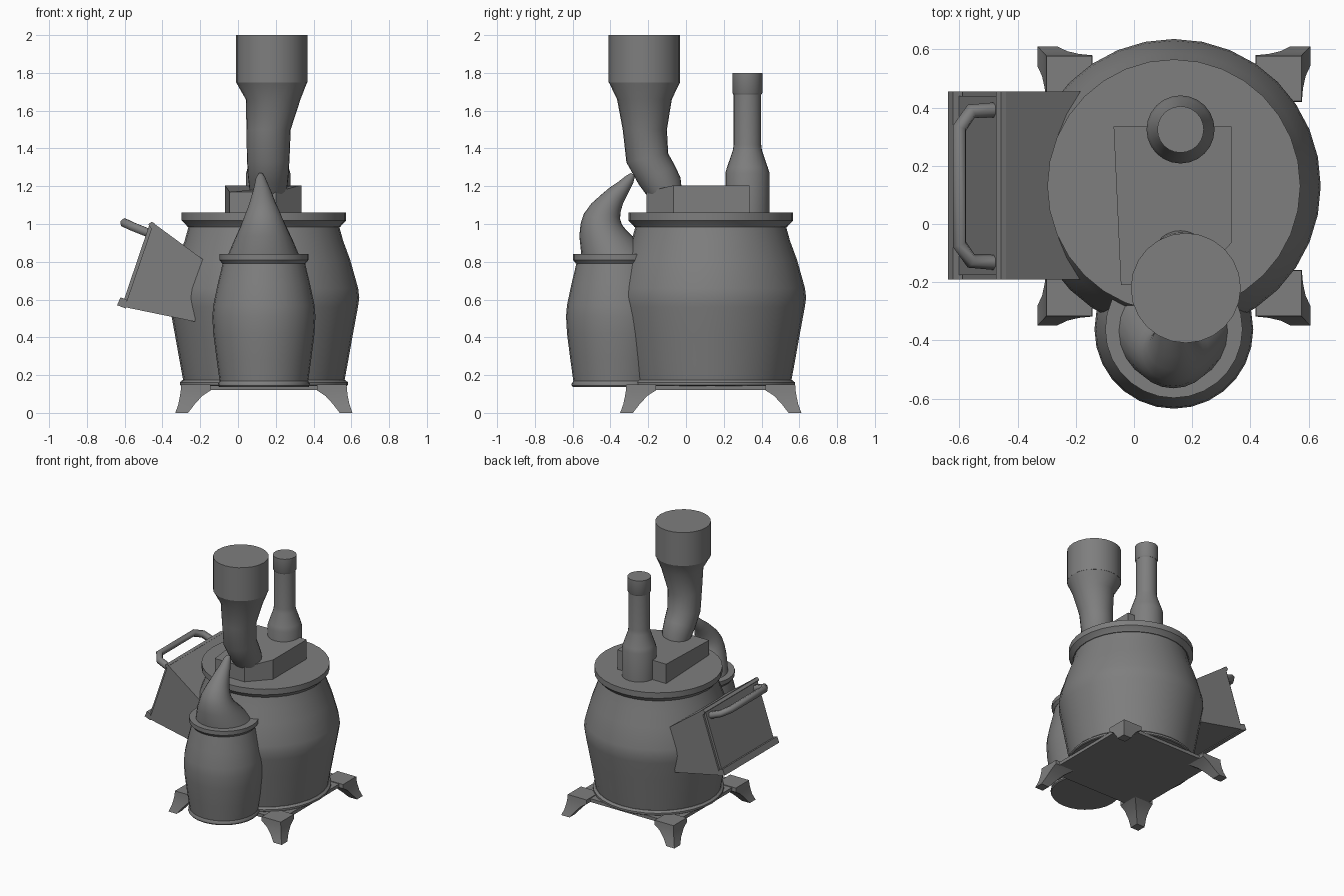
import bpy, bmesh
from math import sin, cos, tau, pi, radians
from mathutils import Vector, Matrix

if "Cube" in bpy.data.objects:
    bpy.data.objects.remove(bpy.data.objects["Cube"])

CX, CY = 0.137, 0.131         # axis of the main drum

# Dark iron used on every part
iron = bpy.data.materials.new("dark_iron")
iron.diffuse_color = (0.21, 0.21, 0.21, 1)
iron.use_nodes = True
iron.node_tree.nodes["Principled BSDF"].inputs["Base Color"].default_value = iron.diffuse_color


def finish(name, bm, angle=None):
    bmesh.ops.recalc_face_normals(bm, faces=bm.faces)
    me = bpy.data.meshes.new(name)
    bm.to_mesh(me)
    bm.free()
    me.materials.append(iron)
    ob = bpy.data.objects.new(name, me)
    bpy.context.collection.objects.link(ob)
    if angle:
        bpy.ops.object.select_all(action='DESELECT')
        ob.select_set(True)
        bpy.context.view_layer.objects.active = ob
        bpy.ops.object.shade_smooth_by_angle(angle=radians(angle))
    return ob


def loft(name, rings, n=32, phase=0.0, angle=32):
    """Skin capped rings given as (x, y, z, radius, tilt about x in degrees)."""
    bm = bmesh.new()
    loops = []
    for x, y, z, r, tilt in rings:
        rot = Matrix.Rotation(radians(tilt), 3, 'X')
        loops.append([bm.verts.new(Vector((x, y, z)) + rot @ Vector(
            (r * cos(phase + tau * i / n), r * sin(phase + tau * i / n), 0))) for i in range(n)])
    for a, b in zip(loops, loops[1:]):
        for i in range(n):
            j = (i + 1) % n
            bm.faces.new((a[i], a[j], b[j], b[i]))
    bm.faces.new(loops[0][::-1])
    bm.faces.new(loops[-1])
    return finish(name, bm, angle)


def lathe(name, x, y, profile, n=32):
    return loft(name, [(x, y, z, r, 0) for r, z in profile], n)


def prism(name, bottom, top):
    """Solid between two matching polygons of 3D points."""
    bm = bmesh.new()
    a = [bm.verts.new(p) for p in bottom]
    b = [bm.verts.new(p) for p in top]
    bm.faces.new(a[::-1])
    bm.faces.new(b)
    for i in range(len(a)):
        j = (i + 1) % len(a)
        bm.faces.new((a[i], a[j], b[j], b[i]))
    return finish(name, bm)


def side_prism(name, xz, y0, y1):
    return prism(name, [(x, y0, z) for x, z in xz], [(x, y1, z) for x, z in xz])


# Main drum, its foot ring and lid
lathe("main_drum", CX, CY, [(0.425, 0.16), (0.447, 0.28), (0.472, 0.42), (0.498, 0.56),
      (0.505, 0.61), (0.499, 0.66), (0.457, 0.81), (0.42, 0.91), (0.395, 1.0)])
lathe("drum_foot_ring", CX, CY, [(0.438, 0.143), (0.445, 0.148), (0.445, 0.162), (0.43, 0.175)])
lathe("drum_lid", CX, CY, [(0.405, 0.985), (0.412, 0.995), (0.435, 1.018), (0.435, 1.06)])

# Small side barrel with rims
BY = -0.362
lathe("side_barrel", CX, BY, [(0.232, 0.15), (0.25, 0.28), (0.268, 0.42), (0.273, 0.51),
      (0.268, 0.57), (0.245, 0.68), (0.215, 0.805)], 28)
lathe("barrel_foot_ring", CX, BY, [(0.238, 0.138), (0.243, 0.145), (0.243, 0.155), (0.235, 0.168)], 28)
lathe("barrel_rim", CX, BY, [(0.22, 0.79), (0.236, 0.81), (0.236, 0.84)], 28)

# Curved horn on the barrel
loft("barrel_horn", [(0.135, -0.365, 0.835, 0.189, 0), (0.135, -0.417, 0.93, 0.148, -3),
     (0.134, -0.437, 0.985, 0.122, -8), (0.133, -0.44, 1.025, 0.105, -16),
     (0.132, -0.425, 1.068, 0.086, -28), (0.13, -0.4, 1.108, 0.069, -38),
     (0.128, -0.37, 1.15, 0.055, -48), (0.125, -0.335, 1.19, 0.041, -50),
     (0.12, -0.298, 1.237, 0.027, -45), (0.12, -0.28, 1.262, 0.013, -40)], 24, angle=45)

# Chimney: bent pipe with a wide top
loft("chimney_pipe", [(0.16, -0.08, 1.1, 0.08, 40), (0.16, -0.112, 1.19, 0.1, 34),
     (0.16, -0.155, 1.26, 0.108, 27), (0.16, -0.205, 1.35, 0.113, 12), (0.162, -0.218, 1.5, 0.117, 0),
     (0.186, -0.22, 1.66, 0.145, 0), (0.178, -0.22, 1.75, 0.188, 0)], 24, angle=40)
lathe("chimney_top", 0.178, -0.22, [(0.189, 1.75), (0.189, 2.0)], 24)

# Small stepped exhaust pipe
lathe("exhaust_pipe", 0.16, 0.325, [(0.117, 1.05), (0.117, 1.27), (0.108, 1.3),
      (0.077, 1.39), (0.073, 1.42), (0.073, 1.69)], 24)
lathe("exhaust_cap", 0.16, 0.325, [(0.074, 1.685), (0.08, 1.695), (0.08, 1.8)], 24)

# Manifold block on the lid
plan = [(-0.07, 0.335), (-0.045, -0.21), (0.2, -0.21), (0.335, -0.065), (0.335, 0.335)]
prism("manifold_block", [(x, y, 1.05) for x, y in plan],
      [(x, y, 1.17 if y < -0.2 else 1.205) for x, y in plan])

# Loading chute, door panel and its ledges
side_prism("loading_chute", [(-0.448, 1.005), (-0.182, 0.81), (-0.228, 0.483), (-0.6, 0.56)], -0.19, 0.455)
side_prism("chute_door", [(-0.468, 1.0), (-0.44, 0.99), (-0.59, 0.57), (-0.612, 0.575)], -0.175, 0.44)
side_prism("chute_bottom_ledge", [(-0.622, 0.612), (-0.59, 0.6), (-0.592, 0.552), (-0.64, 0.57)], -0.19, 0.455)
side_prism("chute_top_lip", [(-0.475, 0.998), (-0.458, 1.012), (-0.44, 1.003), (-0.46, 0.975)], -0.19, 0.455)

# Door handle
cu = bpy.data.curves.new("door_handle", 'CURVE')
cu.dimensions = '3D'
cu.bevel_depth, cu.bevel_resolution, cu.use_fill_caps = 0.026, 1, True
cu.materials.append(iron)
half = [(-0.48, 0.262, 0.955), (-0.56, 0.257, 0.987), (-0.6, 0.2, 1.006)]
path = half + [(x, -y, z) for x, y, z in half[::-1]]
sp = cu.splines.new('POLY')
sp.points.add(len(path) - 1)
for p, (x, y, z) in zip(sp.points, path):
    p.co = (x, y + 0.13, z, 1)
bpy.context.collection.objects.link(bpy.data.objects.new("door_handle", cu))

# Square base plate and four splayed legs
h = 0.405
sq = [(CX - h, CY - h), (CX + h, CY - h), (CX + h, CY + h), (CX - h, CY + h)]
prism("base_plate", [(x, y, 0.12) for x, y in sq], [(x, y, 0.145) for x, y in sq])
for side, sx in (("left", -1), ("right", 1)):
    for end, sy in (("front", -1), ("back", 1)):
        loft(f"{end}_{side}_leg",
             [(CX + sx * c, CY + sy * c * 1.025, z, w * 2 ** 0.5, 0) for c, w, z in
              [(0.435, 0.034, 0), (0.41, 0.043, 0.045), (0.385, 0.059, 0.09),
               (0.36, 0.08, 0.12), (0.36, 0.078, 0.15)]], 4, pi / 4, 25)
